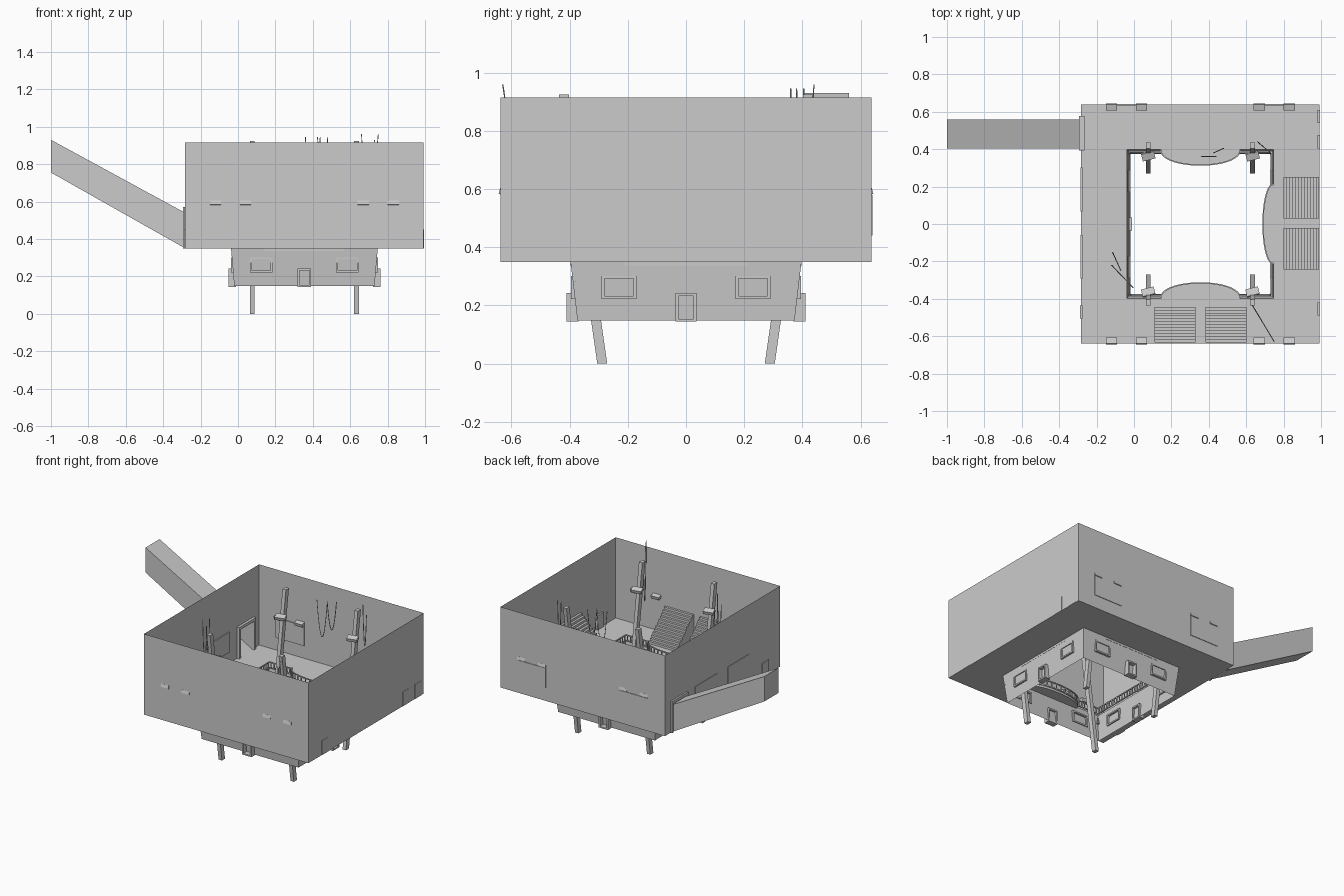
import bpy, bmesh, math
from mathutils import Vector, Matrix

if "Cube" in bpy.data.objects:
    bpy.data.objects.remove(bpy.data.objects["Cube"])

X0, X1, Y, ZF, ZT = -0.283, 0.992, 0.638, 0.35, 0.915   # room limits
HX0, HX1, HY, CX = -0.037, 0.747, 0.397, 0.355         # floor opening


def mesh(name, verts, faces):
    me = bpy.data.meshes.new(name)
    me.from_pydata([tuple(v) for v in verts], [], faces)
    ob = bpy.data.objects.new(name, me)
    bpy.context.collection.objects.link(ob)
    return ob


def boxes(name, specs):
    """specs: (centre, size, rotation matrix or None), joined in one mesh"""
    bm = bmesh.new()
    for c, s, r in specs:
        m = Matrix.Translation(c) @ (r or Matrix()) @ Matrix.Diagonal((*s, 1))
        bmesh.ops.create_cube(bm, size=1, matrix=m)
    me = bpy.data.meshes.new(name)
    bm.to_mesh(me)
    bm.free()
    ob = bpy.data.objects.new(name, me)
    bpy.context.collection.objects.link(ob)
    return ob


def rect(x0, x1, y0, y1, z):
    return [(x0, y0, z), (x1, y0, z), (x1, y1, z), (x0, y1, z)]


RING = [(i, (i + 1) % 4, (i + 1) % 4 + 4, i + 4) for i in range(4)]

# Room shell: three plain walls, and a left wall with a doorway
shell = rect(X0, X1, -Y, Y, ZF) + rect(X0, X1, -Y, Y, ZT)
mesh("room_walls", shell, RING[:3])
D0, D1, DZ = 0.405, 0.56, 0.54
quads = [(-Y, D0, ZF, ZT), (D0, D1, DZ, ZT), (D1, Y, ZF, ZT)]
v = [p for a, b, c, d in quads for p in
     [(X0, a, c), (X0, b, c), (X0, b, d), (X0, a, d)]]
mesh("left_wall", v, [range(i, i + 4) for i in (0, 4, 8)])

# Floor ring and the tapered lower walls
mesh("floor", rect(X0, X1, -Y, Y, ZF) + rect(HX0, HX1, -HY, HY, ZF), RING)
mesh("lower_walls", rect(HX0, HX1, -HY, HY, ZF)
     + rect(-0.02, 0.73, -0.373, 0.373, 0.148), RING)

# Sloping entrance corridor, open toward the room
v = [(x, y, z) for x, a, b in ((X0, ZF, DZ), (-1, 0.755, 0.93))
     for y, z in ((D0, a), (D1, a), (D1, b), (D0, b))]
mesh("corridor", v, RING + [(7, 6, 5, 4)])
boxes("corridor_door_frame", [
    ((-0.28, 0.403, 0.46), (0.03, 0.018, 0.22), None),
    ((-0.28, 0.568, 0.46), (0.03, 0.018, 0.22), None),
    ((-0.28, 0.485, 0.56), (0.03, 0.18, 0.02), None)])

# Four leaning pillars, each with a tilted lamp
for sy in (-1, 1):
    for px in (0.076, 0.634):
        tag = ("front" if sy < 0 else "back") + ("_left" if px < CX else "_right")
        sec = [(-0.013, -0.017), (0.013, -0.017), (0.013, 0.017), (-0.013, 0.017)]
        v = [(px + a, sy * yc + b, z) for yc, z in ((0.288, 0), (0.42, 0.925))
             for a, b in sec]
        mesh("pillar_" + tag, v, RING + [(3, 2, 1, 0), (4, 5, 6, 7)])
        rot = Matrix.Rotation(math.radians(14), 4, 'Z') @ Matrix.Rotation(sy * 0.3, 4, 'X')
        boxes("pillar_lamp_" + tag, [((px, sy * 0.364, 0.745), (0.07, 0.04, 0.022), rot)])


# Half-oval balconies (thin slabs) with railings on their curved edge
def arc(side, n=18):
    pts = []
    for i in range(n + 1):
        a = math.pi * i / n
        u, d = -0.212 * math.cos(a), 0.082 * math.sin(a) ** 0.9 if 0 < i < n else 0
        if side == "right":
            pts.append((HX1 - d * 0.7, u))
        else:
            s = 1 if side == "back" else -1
            pts.append((CX + u, s * (HY - d)))
    return pts


def railing(name, pts, h=0.045):
    specs = []
    for a, b in zip(pts, pts[1:]):
        a, b = Vector((*a, 0)), Vector((*b, 0))
        d = b - a
        rot = Matrix.Rotation(math.atan2(d.y, d.x), 4, 'Z')
        m = (a + b) / 2
        for z in (ZF + h, ZF + 0.006):
            specs.append(((m.x, m.y, z), (d.length, 0.007, 0.007), rot))
        n = max(1, round(d.length / 0.025))
        for i in range(n):
            p = a + d * (i + 0.5) / n
            specs.append(((p.x, p.y, ZF + h / 2), (0.006, 0.006, h), rot))
    boxes(name, specs)


for side in ("front", "back", "right"):
    p = arc(side)
    n = len(p)
    v = [(x, y, ZF) for x, y in p] + [(x, y, 0.336) for x, y in p]
    mesh("balcony_" + side, v, [range(n), range(2 * n - 1, n - 1, -1)]
         + [(i, (i + 1) % n, (i + 1) % n + n, i + n) for i in range(n)])
    railing("balcony_railing_" + side, p)

e = 0.01
for s, nm in ((-1, "front"), (1, "back")):
    y = s * (HY - e)
    railing("edge_railing_%s_left" % nm, [(HX0 + e, y), (0.143, y)])
    railing("edge_railing_%s_right" % nm, [(0.567, y), (HX1 - e, y)])
    railing("edge_railing_right_" + nm, [(HX1 - e, y), (HX1 - e, s * 0.212)])
railing("edge_railing_left", [(HX0 + e, -HY + e), (HX0 + e, HY - e)])


# Stepped seating banks against the front and right walls
def bank(name, place, spans, n=12, depth=0.19):
    prof = [(0, ZF)]
    for i in range(n):
        z = ZF + (i + 1) * 0.19 / n
        prof += [(i * depth / n, z), ((i + 1) * depth / n, z)]
    prof.append((depth, ZF))
    m = len(prof)
    for k, (a, b) in enumerate(spans):
        v = [place(u, d, z) for u in (a, b) for d, z in prof]
        mesh("%s_%d" % (name, k + 1), v,
             [(i, i + 1, i + 1 + m, i + m) for i in range(m - 1)]
             + [range(m), range(2 * m - 1, m - 1, -1)])


bank("front_steps", lambda u, d, z: (u, -0.443 - d, z), [(0.11, 0.33), (0.382, 0.602)])
bank("right_steps", lambda u, d, z: (0.798 + d, u, z), [(-0.242, -0.022), (0.03, 0.25)])

# Wall lamps, pictures and low doors
for s, nm in ((-1, "front"), (1, "back")):
    boxes("wall_lamps_" + nm, [((x, s * 0.626, 0.59), (0.06, 0.032, 0.022),
                                Matrix.Rotation(s * 0.25, 4, 'X'))
                               for x in (-0.12, 0.04, 0.67, 0.83)])
boxes("back_pictures", [((x, 0.636, 0.51), (0.22, 0.012, 0.14), None)
                        for x in (-0.04, 0.75)])
boxes("left_pictures", [((-0.281, y, 0.50), (0.01, 0.235, 0.14), None)
                        for y in (0.185, -0.175)])
for i, (x, y) in enumerate([(X0, -0.47), (X1 - 0.005, -0.455),
                            (X1 - 0.005, 0.44), (X1 - 0.005, 0.575)]):
    boxes("low_door_%d" % (i + 1), [((x, y, 0.40), (0.014, 0.07, 0.1), None)])


# Lower level: niches, framed windows and corner lights on every wall
def frame(cx, cy, z, w, h, d, axis, sill):
    """rectangular frame on a wall whose normal is the given axis"""
    t = 0.01
    parts = [(-w / 2, 0, t, h), (w / 2, 0, t, h), (0, h / 2, w + t, t)]
    if sill:
        parts.append((0, -h / 2, w + t, t))
    out = []
    for u, dz, su, sz in parts:
        if axis == 'x':
            out.append(((cx, cy + u, z + dz), (d, su, sz), None))
        else:
            out.append(((cx + u, cy, z + dz), (su, d, sz), None))
    return out


for s, a, b in ((-1, "left", "front"), (1, "right", "back")):
    wx = CX + s * 0.383
    boxes("niche_" + a, frame(CX + s * 0.387, 0, 0.193, 0.062, 0.088, 0.04, 'x', True))
    boxes("niche_" + b, frame(CX, s * 0.39, 0.193, 0.062, 0.088, 0.04, 'y', True))
    boxes("lower_windows_" + a, frame(wx, 0.23, 0.262, 0.11, 0.07, 0.02, 'x', True)
          + frame(wx, -0.23, 0.262, 0.11, 0.07, 0.02, 'x', True))
    boxes("lower_windows_" + b, frame(CX - 0.23, s * 0.386, 0.262, 0.11, 0.07, 0.02, 'y', True)
          + frame(CX + 0.23, s * 0.386, 0.262, 0.11, 0.07, 0.02, 'y', True))
    for t in (-1, 1):
        bpy.ops.mesh.primitive_cone_add(vertices=8, radius1=0.009, radius2=0.002, depth=0.04,
                                        location=(CX + s * 0.378, t * 0.38, 0.3))
        bpy.context.object.name = "corner_light_%s_%s" % (a, "front" if t < 0 else "back")

# Hanging ropes looping between two high points
ropes = [((0.36, 0.36, 0.945), (0.44, 0.36, 0.945), 0.25),
         ((0.425, 0.38, 0.945), (0.48, 0.405, 0.945), 0.2),
         ((0.66, 0.44, 0.96), (0.73, 0.38, 0.93), 0.25),
         ((0.63, -0.43, 0.91), (0.75, -0.63, 0.96), 0.34),
         ((-0.12, -0.22, 0.9), (-0.005, -0.34, 0.9), 0.25),
         ((-0.115, -0.15, 0.88), (-0.07, -0.25, 0.88), 0.2)]
for k, (a, b, dip) in enumerate(ropes):
    cu = bpy.data.curves.new("hanging_rope_%d" % (k + 1), 'CURVE')
    cu.dimensions, cu.bevel_depth, cu.bevel_resolution = '3D', 0.0025, 0
    sp = cu.splines.new('POLY')
    sp.points.add(16)
    for i in range(17):
        t = i / 16
        p = Vector(a).lerp(Vector(b), t)
        p.z -= dip * (1 - (2 * t - 1) ** 2)
        sp.points[i].co = (*p, 1)
    bpy.context.collection.objects.link(bpy.data.objects.new(cu.name, cu))
